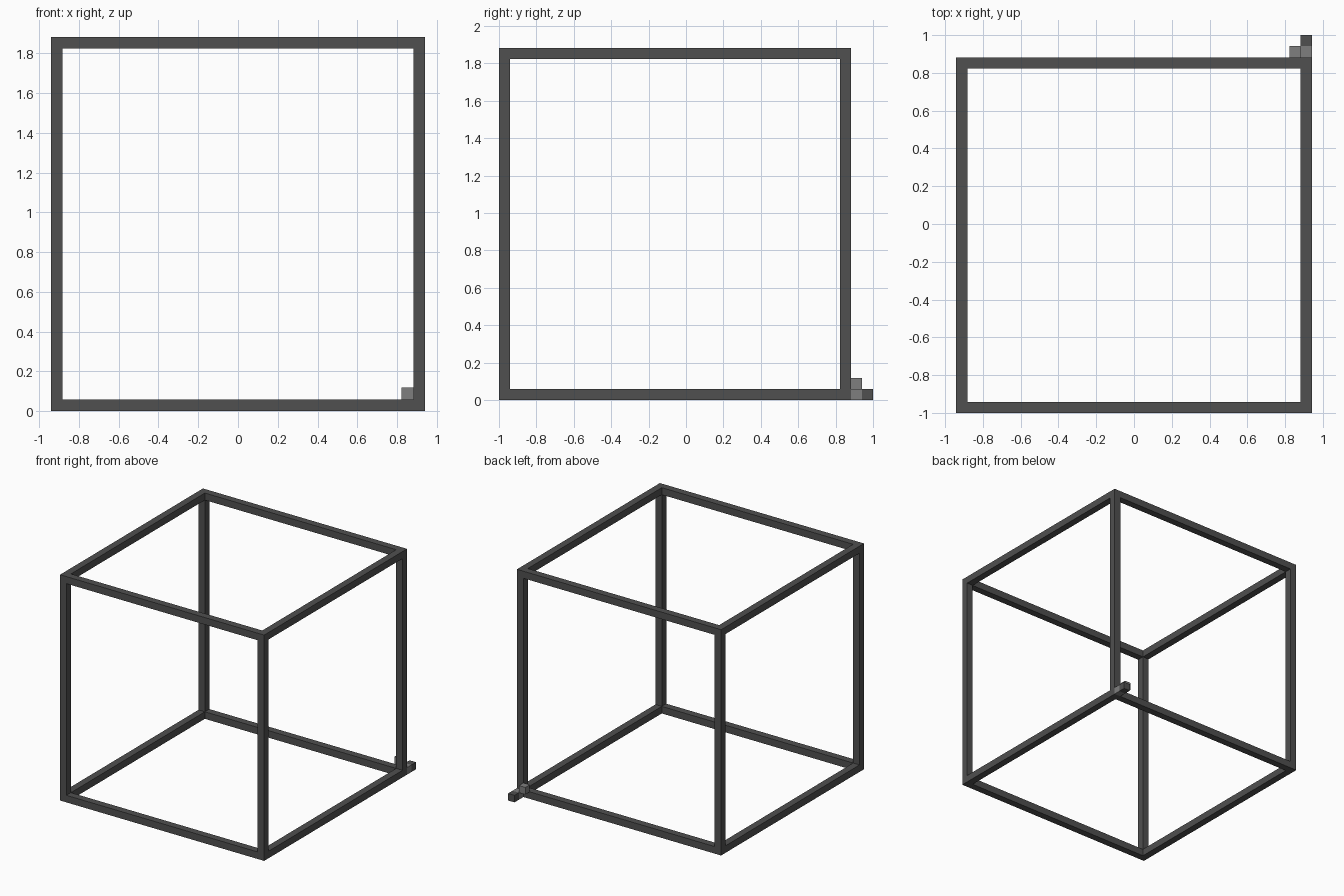
import bpy
import bmesh
from mathutils import Matrix, Vector

default = bpy.data.objects.get("Cube")
if default:
    bpy.data.objects.remove(default, do_unlink=True)

U = 1 / 17           # beam thickness
N = 32               # frame edge length in beam units
ORIGIN = Vector((-16, -17, 0))


def make_material(name, value):
    mat = bpy.data.materials.new(name)
    mat.use_nodes = True
    colour = (value, value, value, 1)
    mat.diffuse_color = colour
    mat.node_tree.nodes["Principled BSDF"].inputs["Base Color"].default_value = colour
    return mat


def box(name, start, size, mat):
    """Box given by its low corner and size, in beam units from the frame's corner."""
    size = Vector(size)
    centre = (ORIGIN + Vector(start) + size / 2) * U
    bm = bmesh.new()
    bmesh.ops.create_cube(bm, size=1, matrix=Matrix.Diagonal((*(size * U), 1)))
    mesh = bpy.data.meshes.new(name)
    bm.to_mesh(mesh)
    bm.free()
    mesh.materials.append(mat)
    obj = bpy.data.objects.new(name, mesh)
    obj.location = centre
    bpy.context.collection.objects.link(obj)
    return obj


dark = make_material("dark grey", 0.08)
light = make_material("mid grey", 0.21)

# Twelve frame beams: full-height posts with rails fitted between them
sides = {"low": 0, "high": N - 1}
for a, p in sides.items():
    for b, q in sides.items():
        box(f"post_{a}_x_{b}_y", (p, q, 0), (1, 1, N), dark)
        box(f"cross_rail_{a}_y_{b}_z", (1, p, q), (N - 2, 1, 1), dark)
        box(f"side_rail_{a}_x_{b}_z", (p, 1, q), (1, N - 2, 1), dark)

# Small blocks behind the back left foot
box("foot_connector", (N - 1, N, 0), (1, 1, 1), light)
box("foot_step", (N - 2, N, 1), (1, 1, 1), light)
box("foot_end", (N - 1, N + 1, 0), (1, 1, 1), dark)
